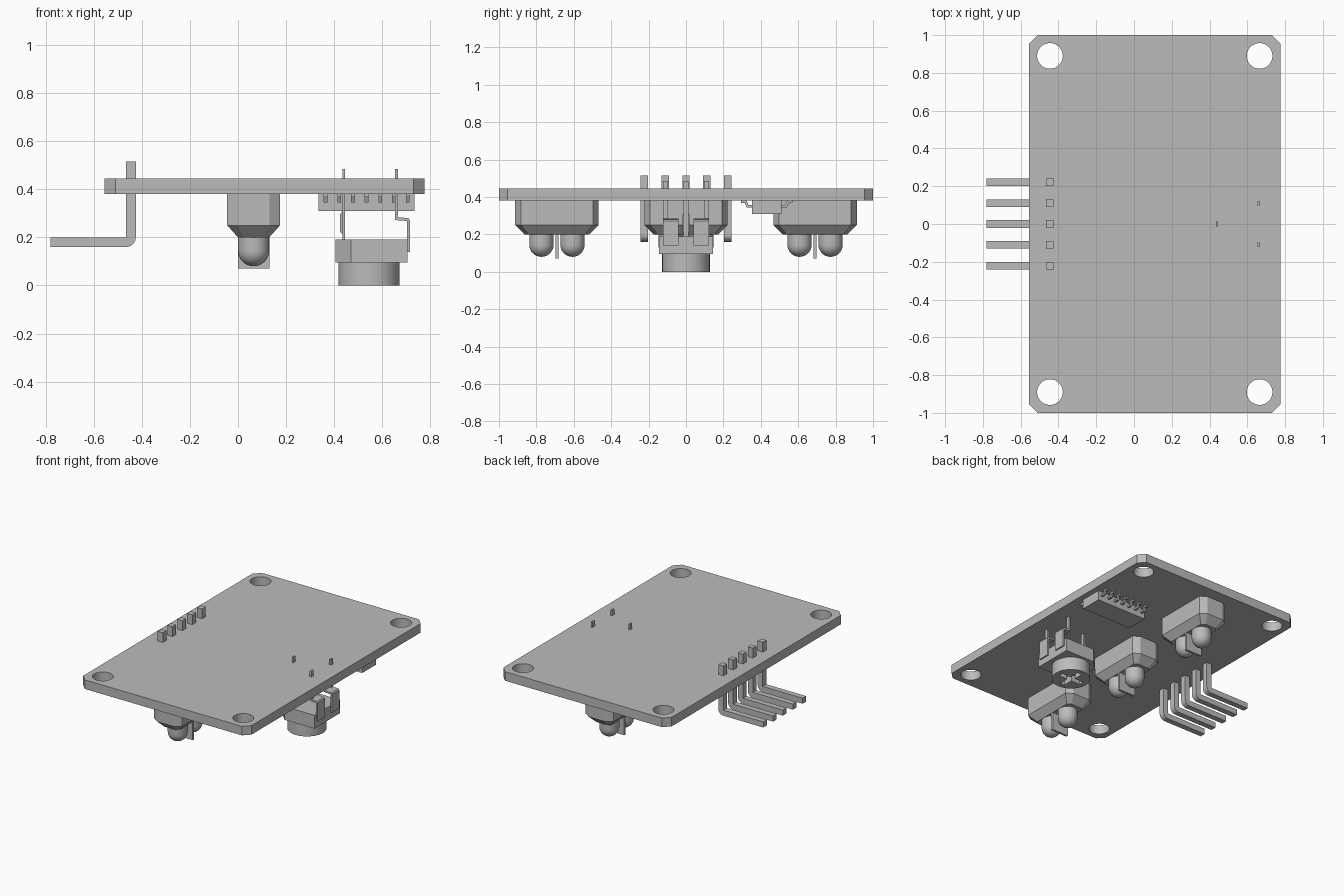
import bpy, bmesh, math
from mathutils import Vector

old = bpy.data.objects.get("Cube")
if old:
    bpy.data.objects.remove(old, do_unlink=True)

grey = bpy.data.materials.new("plain grey")
grey.use_nodes = True
grey.diffuse_color = (0.5, 0.5, 0.5, 1)
grey.node_tree.nodes["Principled BSDF"].inputs["Base Color"].default_value = (0.5, 0.5, 0.5, 1)


def loft(name, rings, smooth=False):
    """Skin equal-length rings of points and cap both ends."""
    bm = bmesh.new()
    loops = [[bm.verts.new(p) for p in ring] for ring in rings]
    for a, b in zip(loops, loops[1:]):
        for i in range(len(a)):
            j = (i + 1) % len(a)
            bm.faces.new((a[i], a[j], b[j], b[i]))
    bm.faces.new(loops[0][::-1])
    bm.faces.new(loops[-1])
    bmesh.ops.recalc_face_normals(bm, faces=bm.faces)
    mesh = bpy.data.meshes.new(name)
    bm.to_mesh(mesh)
    bm.free()
    mesh.materials.append(grey)
    ob = bpy.data.objects.new(name, mesh)
    bpy.context.collection.objects.link(ob)
    if smooth:
        bpy.ops.object.select_all(action='DESELECT')
        ob.select_set(True)
        bpy.context.view_layer.objects.active = ob
        bpy.ops.object.shade_smooth_by_angle(angle=math.radians(35))
    return ob


def rect(x, y, hx, hy, z, cx=0.0, cy=0.0):
    """Rectangle ring with chamfered corners."""
    if not cx:
        return [(x + a * hx, y + b * hy, z) for a, b in ((-1, -1), (1, -1), (1, 1), (-1, 1))]
    pts = [(hx - cx, hy), (hx, hy - cy), (hx, cy - hy), (hx - cx, -hy)]
    pts += [(-a, -b) for a, b in pts]
    return [(x + a, y + b, z) for a, b in pts]


def box(name, x0, x1, y0, y1, z0, z1):
    x, y, hx, hy = (x0 + x1) / 2, (y0 + y1) / 2, (x1 - x0) / 2, (y1 - y0) / 2
    return loft(name, [rect(x, y, hx, hy, z) for z in (z0, z1)])


def lathe(name, x, y, profile, n=32, smooth=True):
    turns = [2 * math.pi * i / n for i in range(n)]
    return loft(name, [[(x + r * math.cos(t), y + r * math.sin(t), z) for t in turns]
                       for r, z in profile], smooth)


def ribbon(name, outline, y0, y1):
    """Extrude an x-z outline along y."""
    return loft(name, [[(x, y, z) for x, z in outline] for y in (y0, y1)])


def cut(ob, cutters):
    for c in cutters:
        mod = ob.modifiers.new("cut", 'BOOLEAN')
        mod.operation, mod.solver, mod.object = 'DIFFERENCE', 'EXACT', c
        bpy.context.view_layer.objects.active = ob
        bpy.ops.object.modifier_apply(modifier=mod.name)
        bpy.data.objects.remove(c, do_unlink=True)


# Circuit board with four mounting holes
board = loft("circuit_board", [rect(0.11, 0, 0.665, 1, z, 0.045, 0.045) for z in (0.38, 0.445)])
cut(board, [lathe("hole_cutter", x, y, [(0.068, 0.3), (0.068, 0.5)])
            for x in (-0.445, 0.665) for y in (-0.89, 0.89)])

# Bent header pins, rounded on the outside of the bend
arc = [(-0.465 + 0.04 * math.cos(t), 0.2 - 0.04 * math.sin(t))
       for t in [math.pi / 2 * i / 6 for i in range(7)]]
pin_shape = [(-0.465, 0.515), (-0.425, 0.515)] + arc + [(-0.78, 0.16), (-0.78, 0.2), (-0.465, 0.2)]
for i in range(5):
    y = 0.111 * (i - 2)
    ribbon(f"header_pin_{i + 1}", pin_shape, y - 0.02, y + 0.02)

# Three optical sensors: tapered housing, two domes and a divider
dome = [(0.065, 0.2), (0.065, 0.145)]
dome += [(0.065 * math.cos(t), 0.145 - 0.065 * math.sin(t))
         for t in [math.radians(a) for a in range(10, 90, 10)]] + [(0.002, 0.08)]
for i in range(3):
    y = 0.69 * (i - 1)
    loft(f"sensor_housing_{i + 1}", [
        rect(0.065, y, 0.11, 0.223, 0.38, 0.045, 0.03),
        rect(0.065, y, 0.11, 0.223, 0.25, 0.045, 0.03),
        rect(0.065, y, 0.065, 0.172, 0.2, 0.025, 0.02)])
    for side, dy in (("front", -0.083), ("back", 0.083)):
        lathe(f"sensor_dome_{side}_{i + 1}", 0.065, y + dy, dome)
    box(f"sensor_divider_{i + 1}", 0, 0.13, y - 0.008, y + 0.008, 0.07, 0.2)

# Chip with a row of gull-wing leads on each side
box("chip_body", 0.335, 0.735, 0.353, 0.51, 0.31, 0.38)
for i in range(7):
    x = 0.535 + 0.057 * (i - 3)
    for name, s in (("front", -1), ("back", 1)):
        shape = [(0.07, 0.345), (0.108, 0.345), (0.118, 0.368), (0.138, 0.368),
                 (0.138, 0.381), (0.108, 0.381), (0.098, 0.358), (0.07, 0.358)]
        loft(f"chip_lead_{name}_{i + 1}",
             [[(x + dx, 0.432 + s * a, z) for a, z in shape] for dx in (-0.008, 0.008)])

# Trimmer body, chamfered at the two corners away from its terminals
body = [(0.705, -0.145), (0.705, 0.145), (0.47, 0.145), (0.405, 0.08), (0.405, -0.08), (0.47, -0.145)]
loft("trimmer_body", [[(x, y, z) for x, y in body] for z in (0.095, 0.19)])

# Trimmer dial with a recessed face and a cross slot
dial = lathe("trimmer_dial", 0.545, 0, [(0.127, 0.1), (0.127, 0)], 40)
cut(dial, [box("slot_cutter_x", 0.455, 0.635, -0.018, 0.018, -0.02, 0.05),
           box("slot_cutter_y", 0.527, 0.563, -0.09, 0.09, -0.02, 0.05)])

# Trimmer terminals: two wide tabs stepping to thin legs, one rear leg
tab = [(0.653, 0.285), (0.653, 0.272), (0.703, 0.268), (0.703, 0.14),
       (0.715, 0.14), (0.715, 0.272), (0.708, 0.28)]
for name, s in (("front", -1), ("back", 1)):
    ribbon(f"trimmer_tab_{name}", tab, s * 0.04, s * 0.122)
    box(f"trimmer_leg_{name}", 0.653, 0.666, s * 0.11 - 0.013, s * 0.11 + 0.013, 0.275, 0.485)
box("trimmer_rear_leg", 0.434, 0.446, -0.013, 0.013, 0.18, 0.485)
ribbon("trimmer_rear_tab", [(0.436, 0.31), (0.424, 0.295), (0.424, 0.225), (0.436, 0.21)], -0.02, 0.02)
